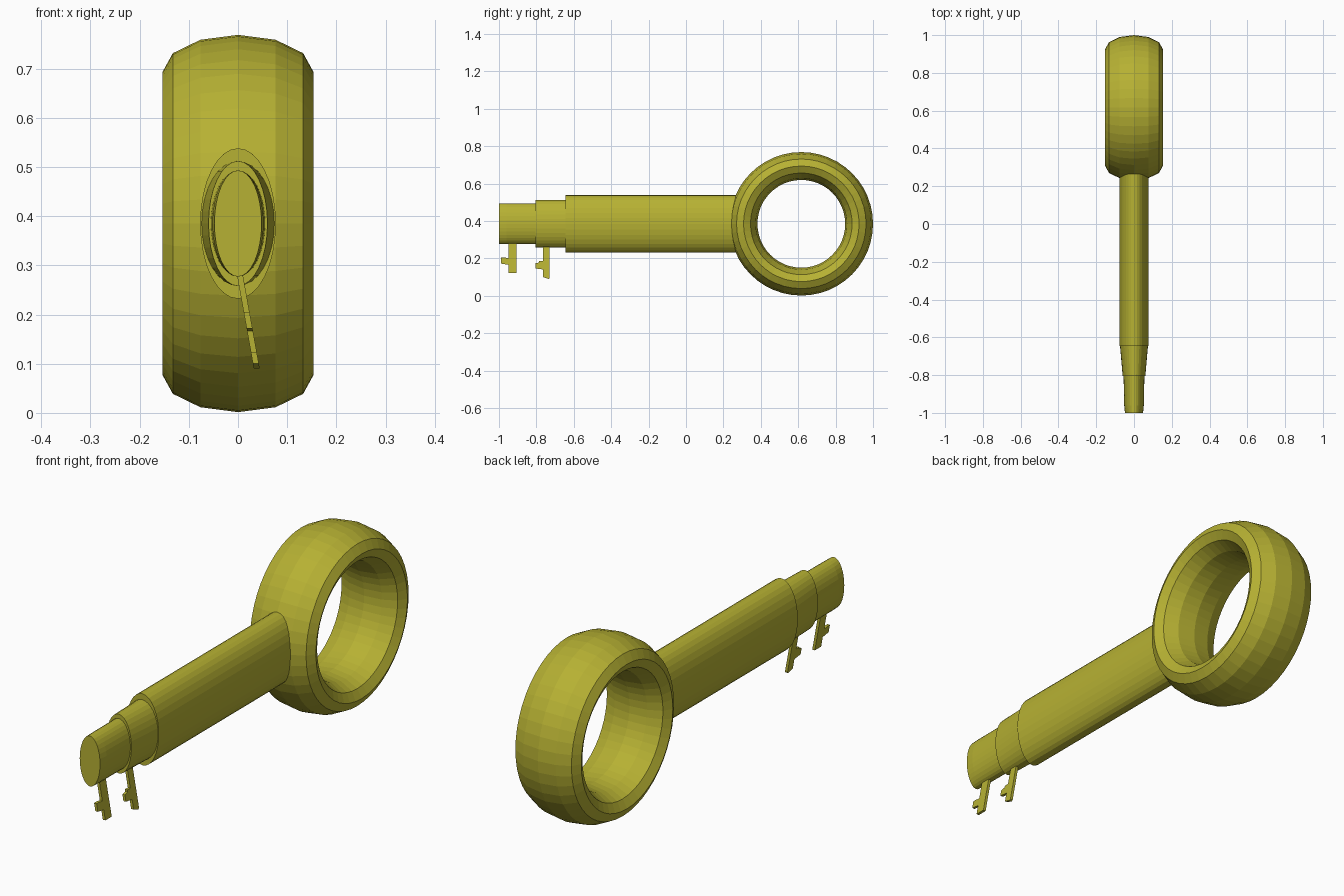
import bpy, bmesh, math

if "Cube" in bpy.data.objects:
    bpy.data.objects.remove(bpy.data.objects["Cube"])

ZC = 0.385           # height of the key's axis
mat = bpy.data.materials.new("olive_yellow")
mat.diffuse_color = (0.47, 0.44, 0.033, 1)
mat.use_nodes = True
mat.node_tree.nodes["Principled BSDF"].inputs["Base Color"].default_value = mat.diffuse_color


def make(name, verts, faces):
    me = bpy.data.meshes.new(name)
    me.from_pydata(verts, [], faces)
    bm = bmesh.new()
    bm.from_mesh(me)
    bmesh.ops.recalc_face_normals(bm, faces=bm.faces)
    bm.to_mesh(me)
    bm.free()
    me.materials.append(mat)
    ob = bpy.data.objects.new(name, me)
    bpy.context.collection.objects.link(ob)
    return ob


def ellipse_loft(name, stations, n=32):
    """Capped tube along y; stations are (y, half_x, half_z)."""
    verts, faces = [], []
    for y, a, b in stations:
        for i in range(n):
            t = 2 * math.pi * i / n
            verts.append((a * math.cos(t), y, ZC + b * math.sin(t)))
    for s in range(len(stations) - 1):
        for i in range(n):
            j = (i + 1) % n
            faces.append((s * n + i, s * n + j, s * n + n + j, s * n + n + i))
    last = (len(stations) - 1) * n
    faces += [tuple(range(n)), tuple(range(last, last + n))]
    return make(name, verts, faces)


def handle_ring(major=48, minor=12):
    """Wide ring around the x axis with an elliptical section."""
    verts, faces = [], []
    for i in range(major):
        u = 2 * math.pi * i / major
        for k in range(minor):
            v = 2 * math.pi * k / minor
            r = 0.309 + 0.0745 * math.cos(v)
            verts.append((0.153 * math.sin(v), 0.6165 + r * math.cos(u), ZC + r * math.sin(u)))
    for i in range(major):
        for k in range(minor):
            a, b = i * minor, ((i + 1) % major) * minor
            k2 = (k + 1) % minor
            faces.append((a + k, a + k2, b + k2, b + k))
    return make("handle_ring", verts, faces)


def tooth(name, outline, thick=0.012):
    """Thin plate from a y/z outline, leaning towards +x as it goes down."""
    n = len(outline)
    verts = []
    for s in (-0.5, 0.5):
        for y, z in outline:
            verts.append((0.004 + (0.28 - z) * 0.18 + s * thick, y, z))
    faces = [tuple(range(n)), tuple(range(n, 2 * n))]
    faces += [(i, (i + 1) % n, n + (i + 1) % n, n + i) for i in range(n)]
    return make(name, verts, faces)


handle_ring()

# stepped shaft, from the ring down to the tip
ellipse_loft("shaft", [(0.33, 0.077, 0.153), (-0.645, 0.077, 0.153)])
ellipse_loft("shaft_step", [(-0.60, 0.075, 0.127), (-0.645, 0.074, 0.127), (-0.805, 0.060, 0.127)])
ellipse_loft("shaft_tip", [(-0.76, 0.056, 0.108), (-0.96, 0.052, 0.108), (-1.0, 0.048, 0.108)])

# hanging teeth, each with a side nub
tooth("front_tooth", [(-0.95, 0.33), (-0.95, 0.203), (-0.962, 0.203), (-0.968, 0.205), (-0.988, 0.205),
                      (-0.988, 0.172), (-0.95, 0.166), (-0.95, 0.123), (-0.907, 0.123), (-0.907, 0.33)])
tooth("rear_tooth", [(-0.765, 0.31), (-0.765, 0.187), (-0.785, 0.187), (-0.785, 0.178), (-0.805, 0.174),
                     (-0.805, 0.146), (-0.765, 0.141), (-0.765, 0.100), (-0.735, 0.090),
                     (-0.73, 0.095), (-0.73, 0.31)])
